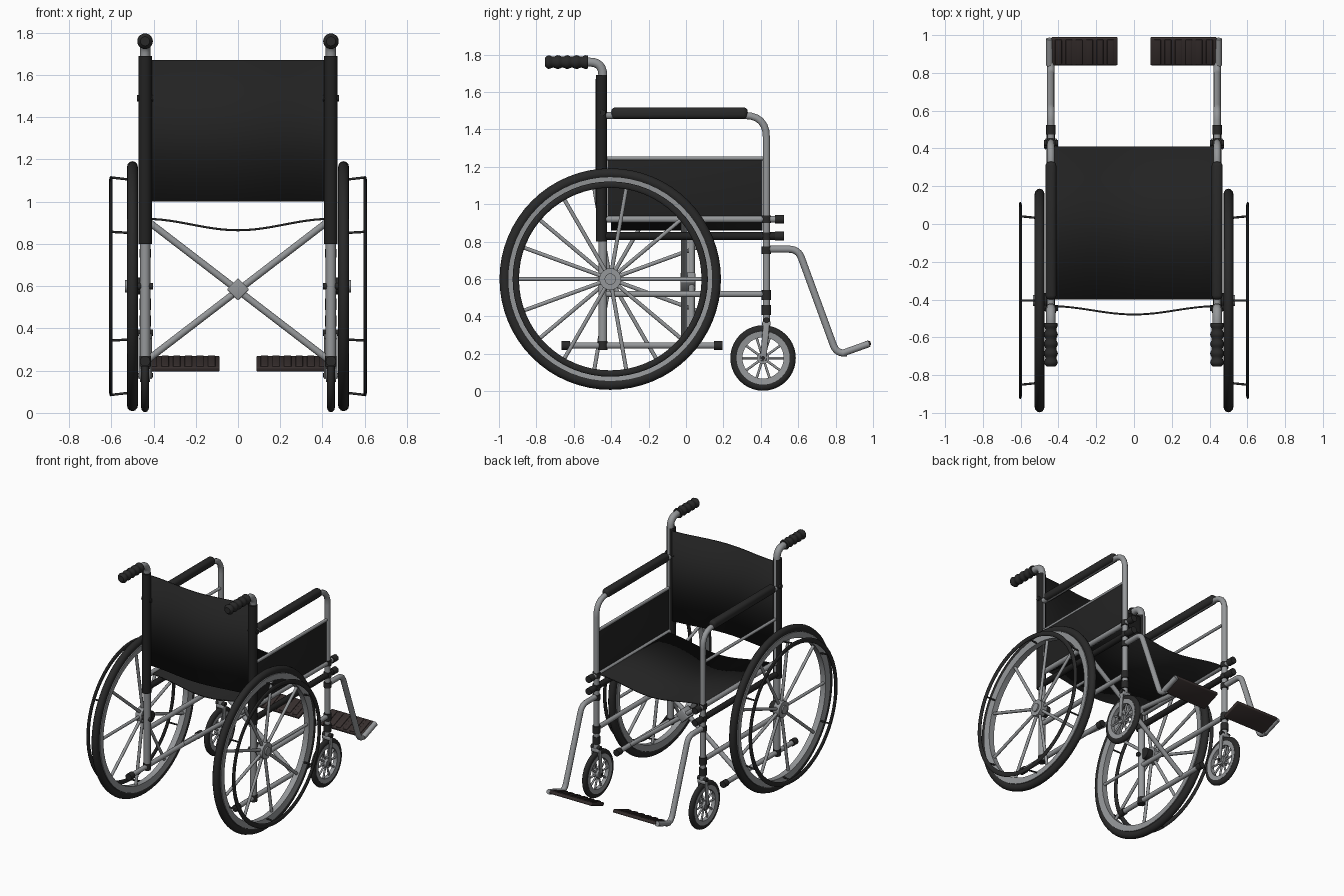
import bpy, bmesh
from math import sin, cos, pi, radians
from mathutils import Vector, Matrix

cube = bpy.data.objects.get("Cube")
if cube:
    bpy.data.objects.remove(cube, do_unlink=True)


def material(name, *rgb):
    m = bpy.data.materials.new(name)
    m.use_nodes = True
    color = (*rgb, 1)
    m.diffuse_color = color
    bsdf = m.node_tree.nodes["Principled BSDF"]
    bsdf.inputs["Base Color"].default_value = color
    return m


STEEL = material("grey steel", 0.3, 0.31, 0.32)
FABRIC = material("black fabric", 0.016, 0.016, 0.016)
RUBBER = material("black rubber", 0.022, 0.022, 0.022)
PLASTIC = material("dark brown plastic", 0.038, 0.028, 0.027)


def finish(name, mesh, mat):
    obj = bpy.data.objects.new(name, mesh)
    bpy.context.collection.objects.link(obj)
    mesh.materials.clear()
    mesh.materials.append(mat)
    bpy.ops.object.select_all(action="DESELECT")
    obj.select_set(True)
    bpy.context.view_layer.objects.active = obj
    bpy.ops.object.shade_smooth_by_angle(angle=radians(40))
    return obj


def from_bmesh(name, bm, mat):
    bmesh.ops.recalc_face_normals(bm, faces=bm.faces)
    mesh = bpy.data.meshes.new(name)
    bm.to_mesh(mesh)
    bm.free()
    return finish(name, mesh, mat)


def rounded(points, bend):
    """Replace each inner corner of a path by a short arc."""
    pts = [Vector(p) for p in points]
    out = [pts[0]]
    for a, b, c in zip(pts, pts[1:], pts[2:]):
        p, q = b + (a - b).normalized() * bend, b + (c - b).normalized() * bend
        for i in range(7):
            t = i / 6
            out.append(p * (1 - t) ** 2 + b * 2 * t * (1 - t) + q * t * t)
    return out + [pts[-1]]


def tubes(name, paths, r, mat, bend=0.07):
    curve = bpy.data.curves.new(name, "CURVE")
    curve.dimensions = "3D"
    curve.bevel_depth, curve.bevel_resolution, curve.use_fill_caps = r, 3, True
    for path in paths:
        pts = rounded(path, bend)
        spline = curve.splines.new("POLY")
        spline.points.add(len(pts) - 1)
        for sp, p in zip(spline.points, pts):
            sp.co = (*p, 1)
    helper = bpy.data.objects.new(name + " path", curve)
    mesh = bpy.data.meshes.new_from_object(helper)
    bpy.data.objects.remove(helper)
    mesh.name = name
    return finish(name, mesh, mat)


def lathe(name, profile, center, mat, axis="X", steps=48, closed=True):
    """Spin (along, radius) points around an axis through center."""
    bm = bmesh.new()
    vs = [bm.verts.new((a, 0, r)) for a, r in profile]
    edges = [bm.edges.new(p) for p in zip(vs, vs[1:])]
    if closed:
        edges.append(bm.edges.new((vs[-1], vs[0])))
    bmesh.ops.spin(bm, geom=vs + edges, cent=(0, 0, 0), axis=(1, 0, 0),
                   angle=2 * pi, steps=steps, use_merge=True)
    bmesh.ops.remove_doubles(bm, verts=bm.verts, dist=1e-5)
    turn = Matrix.Rotation(pi / 2, 4, "Z") if axis == "Y" else Matrix()
    bm.transform(Matrix.Translation(center) @ turn)
    return from_bmesh(name, bm, mat)


def ring(name, center, width, inner, outer, mat, steps=64):
    """Rounded ring: an elliptical section spun around X."""
    mid, half = (inner + outer) / 2, (outer - inner) / 2
    profile = [(width / 2 * cos(k * pi / 6), mid + half * sin(k * pi / 6)) for k in range(12)]
    return lathe(name, profile, center, mat, steps=steps)


def disc(name, center, width, r, mat, steps=24):
    w = width / 2
    return lathe(name, [(-w, 0), (-w, r), (w, r), (w, 0)], center, mat, steps=steps, closed=False)


def box(name, center, size, mat, tilt=0.0, bevel=0.006, axis="X"):
    bm = bmesh.new()
    bmesh.ops.create_cube(bm, size=1, matrix=Matrix.Translation(center)
                          @ Matrix.Rotation(tilt, 4, axis) @ Matrix.Diagonal((*size, 1)))
    bmesh.ops.bevel(bm, geom=bm.edges[:], offset=bevel, segments=3, affect="EDGES", profile=0.5)
    return from_bmesh(name, bm, mat)


def sheet(name, curve, start, end, mat):
    """Sagging cloth: a cross-section curve swept between two offsets."""
    bm = bmesh.new()
    rows = [[bm.verts.new(Vector(curve(-0.44 + 0.88 * i / 24)) + Vector(o)) for o in (start, end)]
            for i in range(25)]
    for a, b in zip(rows, rows[1:]):
        bm.faces.new((a[0], b[0], b[1], a[1]))
    obj = from_bmesh(name, bm, mat)
    solid = obj.modifiers.new("thickness", "SOLIDIFY")
    solid.thickness, solid.offset = 0.01, 0


# Sagging seat and back cloth
sheet("seat", lambda x: (x, 0, 0.892 - 0.027 * cos(pi * x / 0.44)),
      (0, -0.4, 0), (0, 0.41, 0), FABRIC)
sheet("backrest", lambda x: (x, -0.457 - 0.022 * cos(pi * x / 0.44), 0),
      (0, 0, 1.0), (0, 0, 1.67), FABRIC)

# Folding cross brace
for s, y in ((1, 0.03), (-1, -0.01)):
    tubes("cross_brace", [[(-0.43 * s, y, 0.91), (0.43 * s, y, 0.25)]], 0.017, STEEL)
box("brace_pivot", (0, 0.01, 0.585), (0.075, 0.08, 0.075), STEEL, pi / 4, axis="Y")

for side, s in (("left", 1), ("right", -1)):
    X = 0.44 * s
    def n(part):
        return side + "_" + part
    def along(y0, y1, z):
        return [(X, y0, z), (X, y1, z)]
    def up(y, z0, z1):
        return [(X, y, z0), (X, y, z1)]

    # Rear post, cloth sleeve and push handle
    tubes(n("rear_post"), [[(X, -0.445, 0.23), (X, -0.445, 1.76), (X, -0.56, 1.76)]], 0.025, STEEL)
    tubes(n("back_sleeve"), [up(-0.452, 0.8, 1.69)], 0.032, FABRIC)
    grip = [(-0.755, 0), (-0.755, 0.022), (-0.745, 0.032)]
    grip += [(-0.735 + 0.2 * i / 24, 0.033 + 0.004 * cos(i * pi / 3)) for i in range(25)]
    grip += [(-0.525, 0.034), (-0.525, 0)]
    lathe(n("hand_grip"), grip, (X, 0, 1.76), RUBBER, axis="Y", steps=20, closed=False)

    # Arm frame, pad and front post
    tubes(n("arm_frame"), [[(X, -0.43, 1.475), (X, 0.43, 1.475), (X, 0.43, 0.36)]],
          0.02, STEEL, 0.12)
    pad = box(n("arm_pad"), (X, -0.035, 1.487), (0.058, 0.73, 0.062), RUBBER, bevel=0.022)
    tubes(n("guard_rail"), [along(-0.43, 0.42, 1.245)], 0.011, STEEL)

    # Seat rails and lower frame
    tubes(n("upper_seat_rail"), [along(-0.44, 0.48, 0.92)], 0.019, STEEL)
    tubes(n("lower_seat_rail"), [along(-0.44, 0.48, 0.83)], 0.022, FABRIC)
    tubes(n("lower_rail"), [along(-0.44, 0.43, 0.52), along(-0.65, 0.17, 0.245)], 0.018, STEEL)
    tubes(n("frame_caps"), [along(0.475, 0.525, z) for z in (0.83, 0.92)]
          + [along(-0.665, -0.62, 0.245), along(0.15, 0.195, 0.245)], 0.025, RUBBER)
    tubes(n("post_collars"), [up(0.43, z - h, z + h) for z, h in
          ((0.92, 0.02), (0.83, 0.02), (0.755, 0.02), (0.515, 0.027), (0.435, 0.027))]
          + [up(-0.445, 0.22, 0.27)], 0.027, RUBBER)
    for y, z in ((-0.445, 1.49), (-0.445, 0.6), (0.43, 0.38)):
        disc(n("frame_bolt"), (X, y, z), 0.075, 0.016, RUBBER, 12)

    # Rear wheel
    W, wy, wz = 0.5 * s, -0.405, 0.6
    def polar(x, r, a):
        return (x, wy + r * cos(a), wz + r * sin(a))
    hub = (W, wy, wz)
    ring(n("rear_tyre"), hub, 0.052, 0.535, 0.592, RUBBER)
    lathe(n("rear_rim"), [(-0.021, 0.5), (0.021, 0.5), (0.026, 0.545), (-0.026, 0.545)],
          hub, STEEL, steps=64)
    ring(n("push_rim"), (0.602 * s, wy, wz), 0.016, 0.488, 0.522, RUBBER)
    tubes(n("push_rim_brackets"), [[polar(0.515 * s, 0.505, a), polar(0.602 * s, 0.515, a)]
          for a in (pi / 6 + k * pi / 3 for k in range(6))], 0.006, RUBBER)
    phase = 0 if s > 0 else pi / 9
    tubes(n("rear_spokes"), [[polar(W, 0.04, a), polar(W, 0.51, a)]
          for a in (phase + k * pi / 4.5 for k in range(9))], 0.011, STEEL)
    disc(n("rear_hub"), hub, 0.05, 0.058, STEEL, 32)
    disc(n("hub_cap"), (0.527 * s, wy, wz), 0.016, 0.03, STEEL)
    disc(n("axle"), (0.46 * s, wy, wz), 0.06, 0.04, RUBBER)

    # Front caster
    cy, cz = 0.412, 0.178
    caster = (X, cy, cz)
    ring(n("caster_tyre"), caster, 0.038, 0.125, 0.175, RUBBER, 40)
    lathe(n("caster_rim"), [(-0.015, 0.11), (0.015, 0.11), (0.018, 0.142), (-0.018, 0.142)],
          caster, STEEL, steps=40)
    tubes(n("caster_spokes"), [[caster, (X, cy + 0.12 * cos(k * pi / 5), cz + 0.12 * sin(k * pi / 5))]
          for k in range(10)], 0.007, STEEL)
    disc(n("caster_hub"), caster, 0.046, 0.032, STEEL)
    disc(n("caster_axle"), caster, 0.074, 0.011, RUBBER, 12)
    for o in (-0.028, 0.028):
        box(n("caster_fork"), (X + o, 0.421, 0.262), (0.008, 0.034, 0.2), STEEL, -0.09, 0.003)
    box(n("fork_crown"), (X, 0.43, 0.362), (0.064, 0.045, 0.025), STEEL)

    # Foot rest
    tubes(n("foot_hanger"), [[(X, 0.43, 0.76), (X, 0.6, 0.76), (X, 0.805, 0.2), (X, 0.86, 0.205)]],
          0.02, STEEL, 0.05)
    tubes(n("foot_hinge"), [[(0.447 * s, 0.84, 0.205), (0.447 * s, 0.98, 0.255)]], 0.019, STEEL)
    box(n("foot_plate"), (0.262 * s, 0.915, 0.232), (0.35, 0.155, 0.024), PLASTIC, 0.36)
    for k in range(6):
        box(n("foot_plate_rib"), ((0.125 + k * 0.055) * s, 0.913, 0.237), (0.035, 0.14, 0.024),
            PLASTIC, 0.36, 0.004)

# Clothing guard, fitted on one side only
box("left_side_guard", (0.44, -0.005, 1.075), (0.012, 0.83, 0.33), FABRIC, bevel=0.003)
